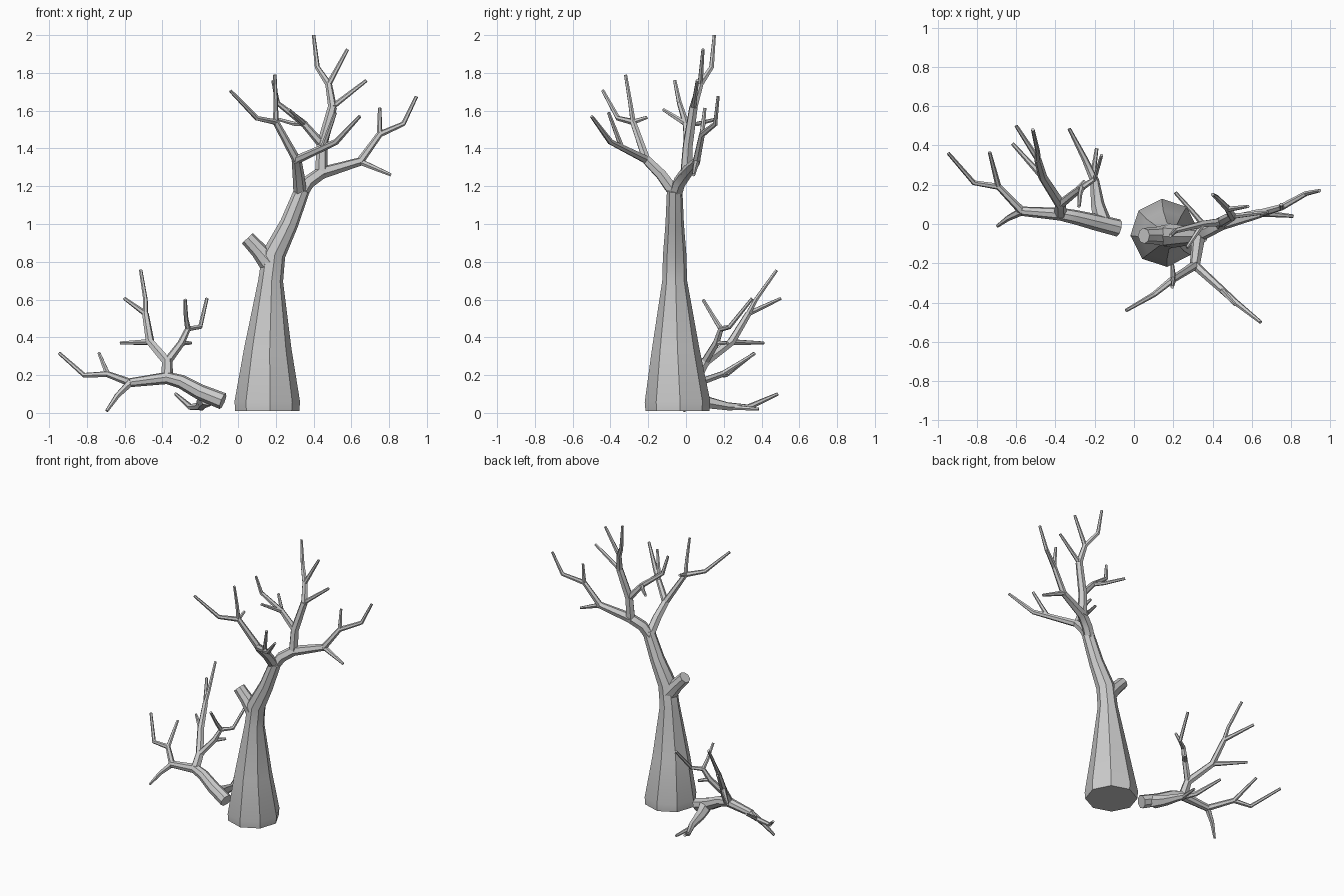
import bpy, bmesh, math
from mathutils import Vector, Quaternion

cube = bpy.data.objects.get("Cube")
if cube:
    bpy.data.objects.remove(cube, do_unlink=True)

bark = bpy.data.materials.new("grey_bark")
bark.use_nodes = True
colour = (0.6, 0.6, 0.6, 1)
bark.diffuse_color = colour
bark.node_tree.nodes["Principled BSDF"].inputs["Base Color"].default_value = colour


def limb(name, points, radii, sides=6):
    """Faceted tube along a path; radii is a (start, end) taper or one value per point."""
    pts = [Vector(p) for p in points]
    last = len(pts) - 1
    if len(radii) != len(pts):
        start, end = radii
        radii = [start + (end - start) * i / last for i in range(last + 1)]
    bm = bmesh.new()
    rings, normal, old = [], None, None
    for i, (p, r) in enumerate(zip(pts, radii)):
        before = (p - pts[i - 1]).normalized() if i else Vector()
        after = (pts[i + 1] - p).normalized() if i < last else Vector()
        tangent = (before + after).normalized()
        if normal is None:
            ref = Vector((0, 1, 0)) if abs(tangent.x) > 0.8 else Vector((1, 0, 0))
            normal = ref - tangent * ref.dot(tangent)
        else:
            normal = old.rotation_difference(tangent) @ normal
        normal.normalize()
        old = tangent
        rings.append([bm.verts.new(p + r * (Quaternion(tangent, math.tau * (k + 0.1) / sides) @ normal))
                      for k in range(sides)])
    for a, b in zip(rings, rings[1:]):
        for k in range(sides):
            n = (k + 1) % sides
            bm.faces.new((a[k], a[n], b[n], b[k]))
    bm.faces.new(rings[0][::-1])
    bm.faces.new(rings[-1])
    bmesh.ops.recalc_face_normals(bm, faces=bm.faces)
    mesh = bpy.data.meshes.new(name)
    bm.to_mesh(mesh)
    bm.free()
    mesh.materials.append(bark)
    obj = bpy.data.objects.new(name, mesh)
    bpy.context.collection.objects.link(obj)
    bpy.ops.object.select_all(action="DESELECT")
    obj.select_set(True)
    bpy.context.view_layer.objects.active = obj
    bpy.ops.object.shade_smooth_by_angle(angle=math.radians(30))


TIP, TWIG, BOUGH = 0.009, 0.015, 0.023

# Standing trunk with its sawn stub
limb("trunk", [(0.155, -0.045, 0.01), (0.155, -0.045, 0.06), (0.158, -0.055, 0.34), (0.173, -0.06, 0.7),
               (0.19, -0.06, 0.84), (0.27, -0.06, 1), (0.34, -0.06, 1.18)],
     [0.17, 0.174, 0.126, 0.066, 0.062, 0.049, 0.041], sides=8)
limb("sawn_stub", [(0.17, -0.06, 0.79), (0.11, -0.06, 0.86), (0.05, -0.06, 0.925)],
     [0.058, 0.044, 0.04], sides=8)

# Front bough: a left-reaching and a right-reaching spray
front_fork = (0.31, -0.21, 1.34)
front_knee = (0.2, -0.28, 1.54)
limb("front_bough", [(0.33, -0.05, 1.15), (0.32, -0.13, 1.26), front_fork], (0.036, 0.026))
limb("front_bough_outer", [front_fork, (0.52, -0.4, 1.435), (0.645, -0.5, 1.57)], (BOUGH, TIP))
limb("front_bough_spur", [(0.45, -0.34, 1.405), (0.515, -0.41, 1.59)], (TWIG, TIP))
limb("front_bough_inner", [front_fork, front_knee, (0.1, -0.36, 1.56), (-0.04, -0.44, 1.705)], (BOUGH, TIP))
limb("front_upright_twig", [front_knee, (0.2, -0.295, 1.64), (0.195, -0.32, 1.79)], (TWIG, TIP))
limb("front_back_twig", [front_knee, (0.195, -0.205, 1.565)], (TWIG, TIP))

# Side bough sweeping to the left of the tree
side_fork = (0.44, 0, 1.27)
side_knee = (0.645, 0.055, 1.33)
side_elbow = (0.75, 0.085, 1.475)
limb("side_bough", [(0.32, -0.06, 1.14), (0.37, -0.035, 1.22), side_fork, side_knee],
     [0.036, 0.036, 0.034, BOUGH])
limb("side_bough_end", [side_knee, side_elbow, (0.875, 0.155, 1.53), (0.945, 0.17, 1.675)], (0.021, TIP))
limb("side_low_twig", [side_knee, (0.81, 0.04, 1.26)], (0.018, TIP))
limb("side_upright_twig", [side_elbow, (0.75, 0.1, 1.615)], (TWIG, TIP))

# Upper bough, the highest part of the tree
upper_fork = (0.445, 0.01, 1.42)
upper_knee = (0.5, 0.04, 1.62)
upper_elbow = (0.48, 0.075, 1.74)
inner_fork = (0.35, 0, 1.53)
limb("upper_bough", [(0.44, 0, 1.26), upper_fork, upper_knee], (0.033, 0.024))
limb("upper_bough_end", [upper_knee, upper_elbow, (0.42, 0.135, 1.83), (0.4, 0.15, 2)], (BOUGH, TIP))
limb("upper_side_twig", [upper_knee, (0.68, 0.06, 1.76)], (TWIG, TIP))
limb("upper_high_twig", [upper_elbow, (0.58, 0.09, 1.925)], (TWIG, TIP))
limb("inner_bough", [upper_fork, inner_fork, (0.21, -0.035, 1.64), (0.185, -0.06, 1.76)], (BOUGH, TIP))
limb("inner_front_twig", [inner_fork, (0.27, -0.12, 1.605)], (TWIG, TIP))
limb("inner_back_twig", [inner_fork, (0.3, 0.06, 1.53), (0.21, 0.16, 1.555)], (TWIG, TIP))

# Fallen branch: sawn stem and its far end
arch = (-0.375, 0.05, 0.185)
far_fork = (-0.57, 0.065, 0.16)
far_knee = (-0.69, 0.19, 0.205)
limb("fallen_stem", [(-0.08, -0.02, 0.062), (-0.2, 0.01, 0.11), (-0.3, 0.035, 0.165), arch, far_fork],
     [0.045, 0.042, 0.037, 0.033, 0.024], sides=8)
limb("fallen_foot_twig", [far_fork, (-0.64, 0.03, 0.09), (-0.695, -0.01, 0.01)], (0.021, TIP))
limb("fallen_far_bough", [far_fork, far_knee, (-0.815, 0.21, 0.2), (-0.945, 0.36, 0.315)], (0.021, TIP))
limb("fallen_far_twig", [far_knee, (-0.735, 0.365, 0.315)], (TWIG, TIP))

# Fallen branch: rising boughs
rise = (-0.375, 0.1, 0.27)
rise_fork = (-0.465, 0.24, 0.375)
rise_knee = (-0.49, 0.33, 0.525)
near_fork = (-0.3, 0.16, 0.37)
near_knee = (-0.265, 0.185, 0.445)
limb("fallen_riser", [arch, rise, rise_fork, rise_knee], (0.033, 0.018))
limb("fallen_back_twig", [rise_fork, (-0.62, 0.41, 0.37)], (0.017, TIP))
limb("fallen_outer_twig", [rise_knee, (-0.6, 0.5, 0.605)], (TWIG, TIP))
limb("fallen_tall_twig", [rise_knee, (-0.49, 0.37, 0.6), (-0.515, 0.48, 0.755)], (TWIG, TIP))
limb("fallen_near_bough", [rise, near_fork, near_knee, (-0.2, 0.23, 0.455), (-0.165, 0.35, 0.605)], (BOUGH, TIP))
limb("fallen_short_twig", [near_fork, (-0.25, 0.22, 0.37)], (TWIG, TIP))
limb("fallen_upright_twig", [near_knee, (-0.275, 0.15, 0.5), (-0.28, 0.09, 0.6)], (TWIG, TIP))

# Fallen branch: limb lying along the ground
ground_fork = (-0.25, 0.33, 0.03)
limb("ground_limb", [(-0.16, 0.01, 0.08), (-0.185, 0.1, 0.058), (-0.2, 0.22, 0.035), ground_fork, (-0.33, 0.485, 0.1)],
     [0.046, 0.035, 0.023, 0.016, TIP])
limb("ground_twig", [(-0.21, 0.24, 0.03), (-0.19, 0.385, 0.02)], (TWIG, TIP))
